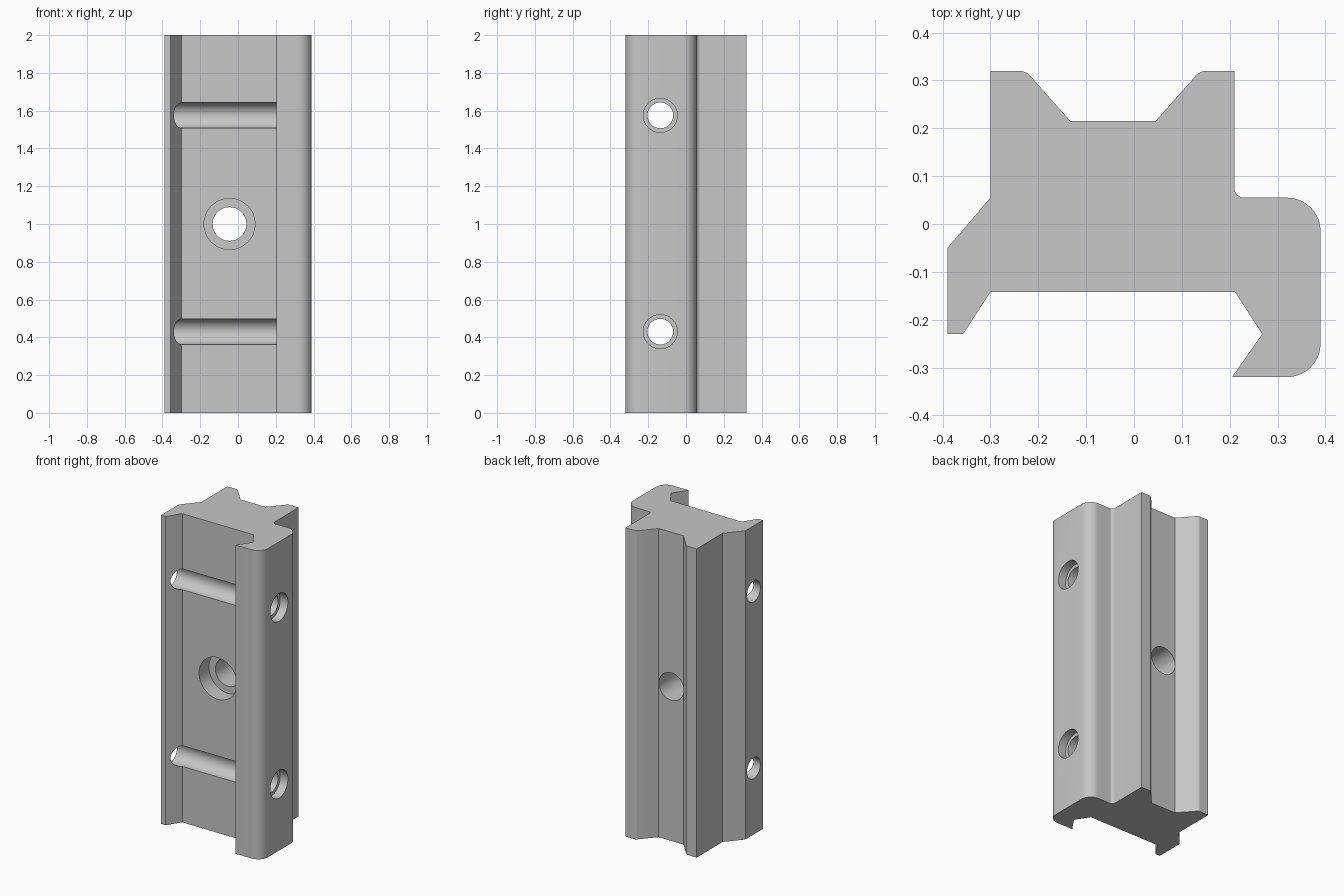
import bpy, bmesh, math
from mathutils import Vector, Matrix

cube = bpy.data.objects.get("Cube")
if cube:
    bpy.data.objects.remove(cube, do_unlink=True)

HEIGHT = 2.0
grey = bpy.data.materials.new("plain grey")
grey.use_nodes = True
grey.diffuse_color = (0.57, 0.57, 0.57, 1)
grey.node_tree.nodes["Principled BSDF"].inputs["Base Color"].default_value = (0.57, 0.57, 0.57, 1)


def add_object(name, bm):
    bmesh.ops.recalc_face_normals(bm, faces=bm.faces)
    mesh = bpy.data.meshes.new(name)
    bm.to_mesh(mesh)
    bm.free()
    mesh.materials.append(grey)
    obj = bpy.data.objects.new(name, mesh)
    bpy.context.collection.objects.link(obj)
    return obj


def rounded(corners, steps=10):
    """Outline points, with each corner of radius r replaced by a tangent arc."""
    out = []
    for i, (x, y, r) in enumerate(corners):
        p = Vector((x, y))
        if r == 0:
            out.append(p)
            continue
        a = (Vector(corners[i - 1][:2]) - p).normalized()
        b = (Vector(corners[(i + 1) % len(corners)][:2]) - p).normalized()
        half = a.angle(b) / 2
        centre = p + (a + b).normalized() * r / math.sin(half)
        start = p + a * r / math.tan(half) - centre
        end = p + b * r / math.tan(half) - centre
        sweep = math.pi - 2 * half
        for k in range(steps + 1):
            t = k / steps
            v = start * math.sin((1 - t) * sweep) + end * math.sin(t * sweep)
            out.append(centre + v / math.sin(sweep) if sweep % math.pi else centre + start)
    return out


# Clamp block: one cross-section (x, y, corner radius) extruded upwards
section = [
    (-0.30, 0.32, 0), (-0.226, 0.32, 0.03), (-0.133, 0.215, 0), (0.045, 0.215, 0),
    (0.138, 0.32, 0.03), (0.21, 0.32, 0), (0.21, 0.055, 0.02), (0.39, 0.055, 0.07),
    (0.39, -0.32, 0.07), (0.205, -0.32, 0), (0.268, -0.23, 0), (0.211, -0.142, 0),
    (-0.30, -0.142, 0), (-0.357, -0.23, 0), (-0.39, -0.23, 0), (-0.39, -0.05, 0),
    (-0.30, 0.055, 0),
]
bm = bmesh.new()
base = bm.faces.new([bm.verts.new((p.x, p.y, 0)) for p in rounded(section)])
top = bmesh.ops.extrude_face_region(bm, geom=[base])["geom"]
bmesh.ops.translate(bm, vec=(0, 0, HEIGHT), verts=[v for v in top if isinstance(v, bmesh.types.BMVert)])
block = add_object("clamp_block", bm)


def drill(name, start, end, radius):
    """Cut a round hole between two points."""
    start, end = Vector(start), Vector(end)
    axis = end - start
    bm = bmesh.new()
    bmesh.ops.create_cone(
        bm, cap_ends=True, segments=48, radius1=radius, radius2=radius, depth=axis.length,
        matrix=Matrix.Translation((start + end) / 2) @ axis.to_track_quat("Z", "Y").to_matrix().to_4x4())
    cutter = add_object(name, bm)
    cutter.hide_render = True
    cut = block.modifiers.new(name, "BOOLEAN")
    cut.operation = "DIFFERENCE"
    cut.solver = "EXACT"
    cut.object = cutter
    return cutter


# Cross bolt holes with a shallow counterbore on the thick jaw
cutters = []
for label, z in (("lower", 0.43), ("upper", 1.575)):
    cutters.append(drill(label + "_bolt_hole", (-0.6, -0.136, z), (0.6, -0.136, z), 0.068))
    cutters.append(drill(label + "_bolt_counterbore", (0.335, -0.136, z), (0.6, -0.136, z), 0.09))

# Central mounting hole, counterbored from the front
cutters.append(drill("centre_hole", (-0.045, -0.6, 1), (-0.045, 0.6, 1), 0.089))
cutters.append(drill("centre_counterbore", (-0.045, -0.6, 1), (-0.045, -0.04, 1), 0.135))

# Apply the cuts, drop the cutters and keep hard edges sharp
bpy.ops.object.select_all(action="DESELECT")
block.select_set(True)
bpy.context.view_layer.objects.active = block
for name in [m.name for m in block.modifiers]:
    bpy.ops.object.modifier_apply(modifier=name)
for cutter in cutters:
    bpy.data.objects.remove(cutter, do_unlink=True)
bpy.ops.object.shade_smooth_by_angle(angle=math.radians(25))
